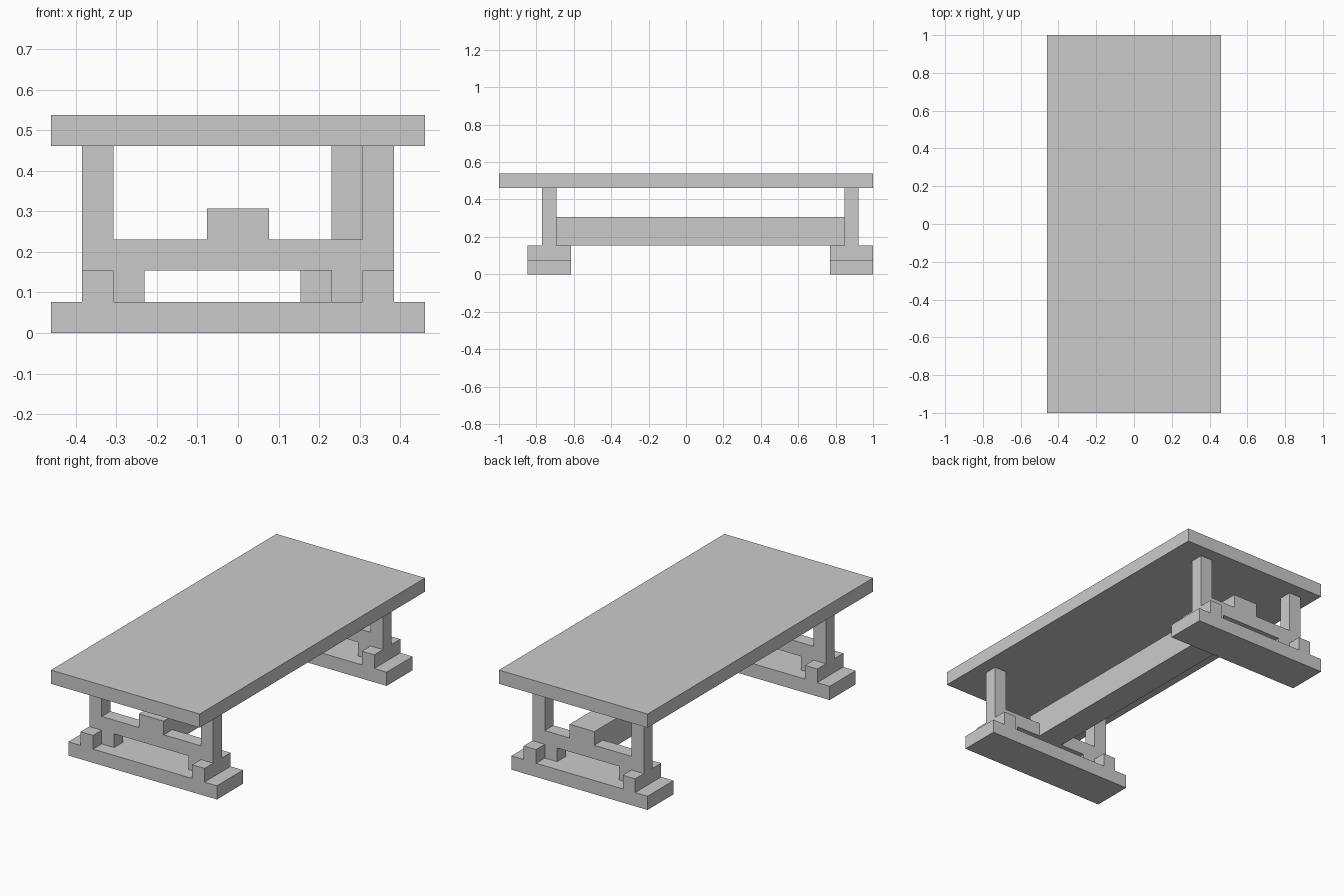
import bpy
import bmesh

U = 1 / 13  # building-block unit

cube = bpy.data.objects.get("Cube")
if cube:
    bpy.data.objects.remove(cube, do_unlink=True)

grey = bpy.data.materials.new("plain grey")
grey.use_nodes = True
colour = (0.6, 0.6, 0.6, 1)
grey.diffuse_color = colour
grey.node_tree.nodes["Principled BSDF"].inputs["Base Color"].default_value = colour


def extrude_profile(name, profile, y0, y1):
    """Extrude an x-z outline from y0 to y1, all in block units."""
    bm = bmesh.new()
    face = bm.faces.new([bm.verts.new((x * U, y0 * U, z * U)) for x, z in profile])
    out = bmesh.ops.extrude_face_region(bm, geom=[face])
    moved = [v for v in out["geom"] if isinstance(v, bmesh.types.BMVert)]
    bmesh.ops.translate(bm, verts=moved, vec=(0, (y1 - y0) * U, 0))
    bmesh.ops.recalc_face_normals(bm, faces=bm.faces)
    mesh = bpy.data.meshes.new(name)
    bm.to_mesh(mesh)
    bm.free()
    mesh.materials.append(grey)
    obj = bpy.data.objects.new(name, mesh)
    bpy.context.collection.objects.link(obj)
    return obj


def box(name, x0, x1, y0, y1, z0, z1):
    return extrude_profile(name, [(x0, z0), (x1, z0), (x1, z1), (x0, z1)], y0, y1)


def trestle(end, left, right, y):
    """Foot, upright frame with crossbar, and foot blocks; y is the frame's front."""
    box(end + "_foot", left - 1, right + 1, y - 1, y + 2, 0, 1)
    # legs, crossbar, centre tenon and inner supports in one outline
    frame = [(left, 1), (left + 2, 1), (left + 2, 2), (right - 2, 2),
             (right - 2, 1), (right, 1), (right, 6), (right - 1, 6),
             (right - 1, 3), (1, 3), (1, 4), (-1, 4), (-1, 3),
             (left + 1, 3), (left + 1, 6), (left, 6)]
    extrude_profile(end + "_leg_frame", frame, y, y + 1)
    # blocks bracing each leg on both faces
    for side, x in (("right", left), ("left", right - 1)):
        box(f"{end}_{side}_outer_block", x, x + 1, y - 1, y, 1, 2)
        box(f"{end}_{side}_inner_block", x, x + 1, y + 1, y + 2, 1, 2)


# table top and long stretcher beam
box("table_top", -6, 6, -13, 13, 6, 7)
box("stretcher_beam", -1, 1, -9, 11, 2, 4)

# the back trestle is one unit narrower on its left
trestle("front", -5, 5, -10)
trestle("back", -5, 4, 11)
